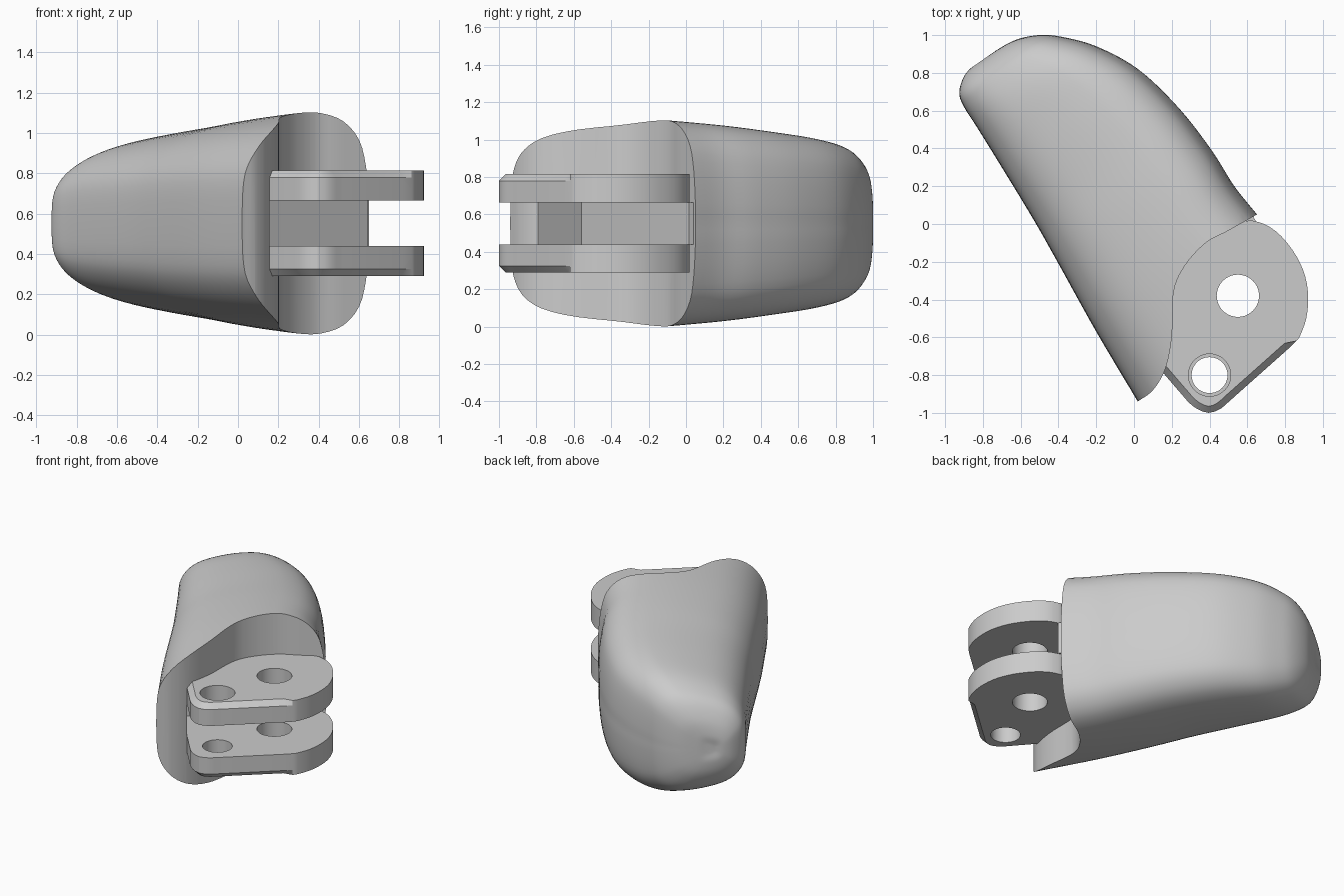
import bpy, bmesh, math
from mathutils import Vector

cube = bpy.data.objects.get("Cube")
if cube:
    bpy.data.objects.remove(cube, do_unlink=True)

MID = 0.5525  # height of the symmetry plane

grey = bpy.data.materials.new("light_grey")
grey.use_nodes = True
grey.diffuse_color = (0.6, 0.6, 0.6, 1)
grey.node_tree.nodes["Principled BSDF"].inputs["Base Color"].default_value = (0.6, 0.6, 0.6, 1)


def spline(points, steps):
    """Resample points of any dimension with a Catmull-Rom curve."""
    p = [Vector(q) for q in points]
    p = [p[0] * 2 - p[1]] + p + [p[-1] * 2 - p[-2]]
    out = []
    for a, b, c, d in zip(p, p[1:], p[2:], p[3:]):
        for k in range(steps):
            t = k / steps
            out.append((b * 2 + (c - a) * t + (a * 2 - b * 5 + c * 4 - d) * t * t
                        + (b * 3 - a - c * 3 + d) * t ** 3) / 2)
    return out + [p[-2]]


def loft(name, rings):
    """Skin a stack of closed rings and cap both ends."""
    bm = bmesh.new()
    rows = [[bm.verts.new(v) for v in ring] for ring in rings]
    n = len(rows[0])
    for low, high in zip(rows, rows[1:]):
        for i in range(n):
            j = (i + 1) % n
            bm.faces.new((low[i], low[j], high[j], high[i]))
    bm.faces.new(rows[0])
    bm.faces.new(rows[-1])
    bmesh.ops.remove_doubles(bm, verts=bm.verts, dist=0.0001)
    bmesh.ops.recalc_face_normals(bm, faces=bm.faces)
    mesh = bpy.data.meshes.new(name)
    bm.to_mesh(mesh)
    bm.free()
    obj = bpy.data.objects.new(name, mesh)
    bpy.context.collection.objects.link(obj)
    mesh.materials.append(grey)
    return obj


def prism(name, outline, z0, z1):
    return loft(name, [[(p[0], p[1], z) for p in outline] for z in (z0, z1)])


def circle(x, y, r, n=40):
    return [(x + r * math.cos(math.tau * i / n), y + r * math.sin(math.tau * i / n))
            for i in range(n)]


def cut(obj, cutters):
    """Subtract the cutters, keep the result and delete the cutters."""
    for c in cutters:
        c.hide_render = True
        m = obj.modifiers.new("cut", "BOOLEAN")
        m.operation, m.solver, m.object = "DIFFERENCE", "EXACT", c
    bpy.context.view_layer.update()
    graph = bpy.context.evaluated_depsgraph_get()
    mesh = bpy.data.meshes.new_from_object(obj.evaluated_get(graph))
    obj.modifiers.clear()
    obj.data = mesh
    for c in cutters:
        bpy.data.objects.remove(c, do_unlink=True)


def smooth(obj, degrees):
    bpy.ops.object.select_all(action="DESELECT")
    obj.select_set(True)
    bpy.context.view_layer.objects.active = obj
    bpy.ops.object.shade_smooth_by_angle(angle=math.radians(degrees))


# Body: sections given as left x, y, right x, y and half height
sections = spline([
    (0.07, -1.03, 0.77, -0.1, 0.568), (0.02, -0.94, 0.65, 0.05, 0.56),
    (-0.2, -0.57, 0.53, 0.2, 0.543), (-0.4, -0.21, 0.41, 0.39, 0.52),
    (-0.53, 0.02, 0.235, 0.615, 0.49), (-0.7, 0.3, 0.02, 0.82, 0.455),
    (-0.83, 0.51, -0.2, 0.94, 0.415), (-0.9, 0.62, -0.38, 0.99, 0.36),
    (-0.925, 0.69, -0.5, 1.0, 0.3), (-0.908, 0.765, -0.62, 0.977, 0.2),
    (-0.87, 0.82, -0.72, 0.925, 0.1), (-0.82, 0.85, -0.78, 0.88, 0.03)], 5)
half = spline([(0, 0), (0.005, 0.3), (0.03, 0.5), (0.1, 0.68), (0.2, 0.81), (0.33, 0.9),
               (0.5, 0.97), (0.65, 1), (0.76, 0.99), (0.87, 0.91), (0.95, 0.74),
               (0.985, 0.5), (1, 0.2), (1, 0)], 3)
profile = half + [Vector((s, -h)) for s, h in reversed(half[1:-1])]
body = loft("fingertip_body", [
    [(lx + (rx - lx) * s, ly + (ry - ly) * s, MID + h * f) for s, f in profile]
    for lx, ly, rx, ry, h in sections])

# Curved base face and the square notch between the lugs
base_curve = spline([(0.02, -0.94), (0.1, -0.88), (0.165, -0.77), (0.2, -0.6), (0.21, -0.36),
                     (0.27, -0.22), (0.38, -0.1), (0.5, -0.035), (0.65, 0.05)], 5)
base_cutter = prism("base_cutter", base_curve + [
    Vector(q) for q in ((0.74, 0.1), (1.2, 0.1), (1.2, -1.2), (-0.02, -1.2))], -0.3, 1.5)
notch_cutter = prism("notch_cutter", [(-0.04, -0.56), (0.77, 0.12), (1.3, -0.5), (0.3, -0.96)],
                     0.44, 0.665)
cut(body, [base_cutter])
cut(body, [notch_cutter])
smooth(body, 35)

# Flat web that continues the notch wall across the hollow base face
prism("notch_web", [(0.2, -0.358), (0.645, 0.015), (0.63, 0.042), (0.48, 0.0), (0.2, -0.2)],
      0.44, 0.665)

# Lug outline: root, round nose, then the chamfered straight edges
plain = [Vector(q) for q in ((0.1, -0.72), (0.16, -0.4), (0.3, -0.13), (0.5, 0.0))]
nose = spline([(0.62, 0.02), (0.7, -0.005), (0.78, -0.065), (0.86, -0.17), (0.907, -0.28),
               (0.922, -0.39), (0.912, -0.5), (0.88, -0.59), (0.86, -0.619)], 3)
toe = [Vector(q) for q in ((0.82, -0.658), (0.52, -0.925))]
toe += spline([(0.51, -0.933), (0.46, -0.977), (0.395, -1.0), (0.33, -0.977), (0.285, -0.94)], 2)
toe += [Vector((0.143, -0.775))]
outline = plain + nose + toe
first = len(plain) + len(nose)
inset = []
for i, p in enumerate(outline):
    if i >= first:
        a, b = outline[i - 1], outline[(i + 1) % len(outline)]
        if i == len(outline) - 1:
            b = p * 2 - a
        d = (b - a).normalized()
        p = p + Vector((d.y, -d.x)) * 0.035
    inset.append(p)

# Two mirrored lugs with pin holes
for name, side, pin in (("upper_lug", 1, 0.112), ("lower_lug", -1, 0.095)):
    levels = ((outline, 0.1125), (outline, 0.2275), (inset, 0.2625))
    lug = loft(name, [[(p.x, p.y, MID + side * z) for p in ring] for ring, z in levels])
    cut(lug, [prism("pivot_cutter", circle(0.55, -0.38, 0.112), 0, 1.2),
              prism("pin_cutter", circle(0.4, -0.8, pin), 0, 1.2)])
    smooth(lug, 25)
